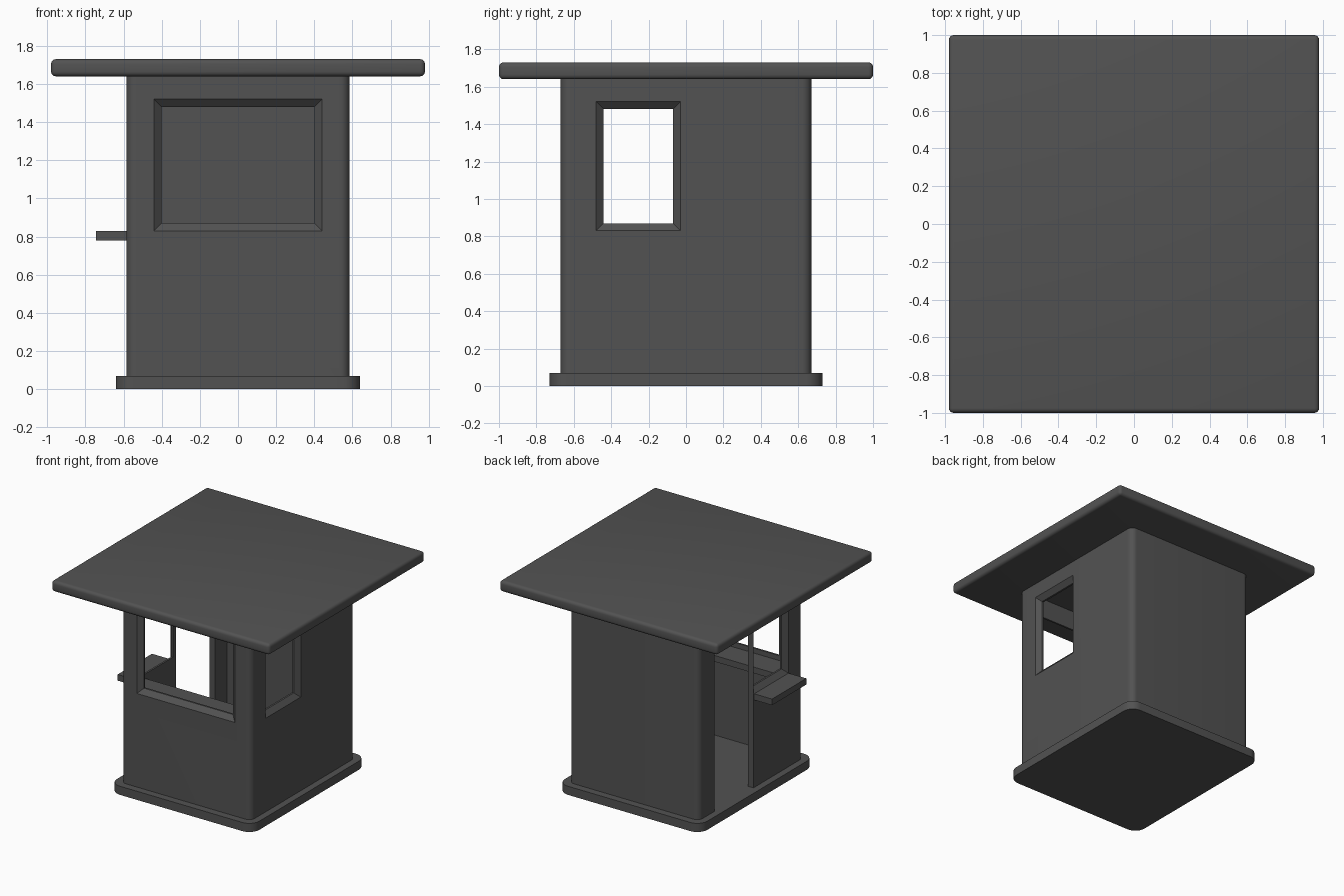
import bpy, bmesh, math

if "Cube" in bpy.data.objects:
    bpy.data.objects.remove(bpy.data.objects["Cube"])

HX, HY, WALL = 0.585, 0.67, 0.05      # booth half sizes and wall thickness
FLOOR, EAVES = 0.07, 1.64

grey = bpy.data.materials.new("dark grey")
grey.diffuse_color = (0.085, 0.085, 0.085, 1)
grey.use_nodes = True
grey.node_tree.nodes["Principled BSDF"].inputs["Base Color"].default_value = grey.diffuse_color


def loft(name, rings):
    """Solid through a list of closed rings with equal point counts."""
    bm = bmesh.new()
    loops = [[bm.verts.new(p) for p in r] for r in rings]
    n = len(loops[0])
    for a, b in zip(loops, loops[1:]):
        for i in range(n):
            j = (i + 1) % n
            bm.faces.new((a[i], a[j], b[j], b[i]))
    bm.faces.new(loops[0][::-1])
    bm.faces.new(loops[-1])
    bmesh.ops.recalc_face_normals(bm, faces=bm.faces)
    me = bpy.data.meshes.new(name)
    bm.to_mesh(me)
    bm.free()
    me.materials.append(grey)
    ob = bpy.data.objects.new(name, me)
    bpy.context.collection.objects.link(ob)
    return ob


def activate(ob):
    bpy.ops.object.select_all(action='DESELECT')
    ob.select_set(True)
    bpy.context.view_layer.objects.active = ob


def box(name, x0, x1, y0, y1, z0, z1):
    return loft(name, [[(x0, y0, z), (x1, y0, z), (x1, y1, z), (x0, y1, z)] for z in (z0, z1)])


def rounded_slab(name, hx, hy, r, z0, z1, seg=8):
    """Upright block with rounded vertical corners."""
    pts = []
    for k, (sx, sy) in enumerate([(1, 1), (-1, 1), (-1, -1), (1, -1)]):
        for i in range(seg + 1):
            a = (k + i / seg) * math.pi / 2
            pts.append((sx * (hx - r) + r * math.cos(a), sy * (hy - r) + r * math.sin(a)))
    return loft(name, [[(x, y, z) for x, y in pts] for z in (z0, z1)])


def cut(target, cutter):
    cutter.hide_render = True
    activate(target)
    m = target.modifiers.new("cut", 'BOOLEAN')
    m.operation, m.solver, m.object = 'DIFFERENCE', 'EXACT', cutter
    bpy.ops.object.modifier_apply(modifier=m.name)
    bpy.data.objects.remove(cutter, do_unlink=True)


def smooth(ob):
    activate(ob)
    bpy.ops.object.shade_smooth_by_angle(angle=math.radians(30))


def window_cutter(place, u0, u1, z0=0.87, z1=1.48):
    """Opening with a splayed outer edge; place maps (along, depth) to x, y."""
    rings = []
    for depth, grow in ((-0.0175, 0.06), (0.035, 0.0), (0.12, 0.0)):
        a, b, c, d = u0 - grow, u1 + grow, z0 - grow, z1 + grow
        rings.append([(*place(u, depth), z) for u, z in ((a, c), (b, c), (b, d), (a, d))])
    return loft("window_cutter", rings)


# Floor slab
smooth(rounded_slab("base", 0.64, 0.73, 0.09, 0, FLOOR))

# Hollow booth walls with three windows and a doorway
walls = rounded_slab("walls", HX, HY, 0.05, FLOOR, EAVES)
cut(walls, box("room_cutter", -HX + WALL, HX - WALL, -HY + WALL, HY - WALL, 0, 1.8))
cut(walls, window_cutter(lambda u, d: (u, -HY + d), -0.40, 0.40))
cut(walls, window_cutter(lambda u, d: (HX - d, u), -0.44, -0.07))
cut(walls, window_cutter(lambda u, d: (-HX + d, u), -0.44, -0.07))
cut(walls, box("door_cutter", -HX - 0.1, -HX + 0.12, -0.03, 0.47, 0, 1.48))
smooth(walls)

# Roof slab with softened edges
roof = box("roof", -0.98, 0.98, -1, 1, EAVES, 1.73)
activate(roof)
bev = roof.modifiers.new("soft_edges", 'BEVEL')
bev.width, bev.segments = 0.025, 4
bpy.ops.object.modifier_apply(modifier=bev.name)
smooth(roof)

# Service shelf outside the left window, and the desk inside the front window
box("outer_shelf", -0.745, -HX + 0.02, -0.48, -0.04, 0.78, 0.83)
box("inner_desk", -HX + WALL, HX - WALL, -HY + WALL, -HY + WALL + 0.2, 0.78, 0.83)
